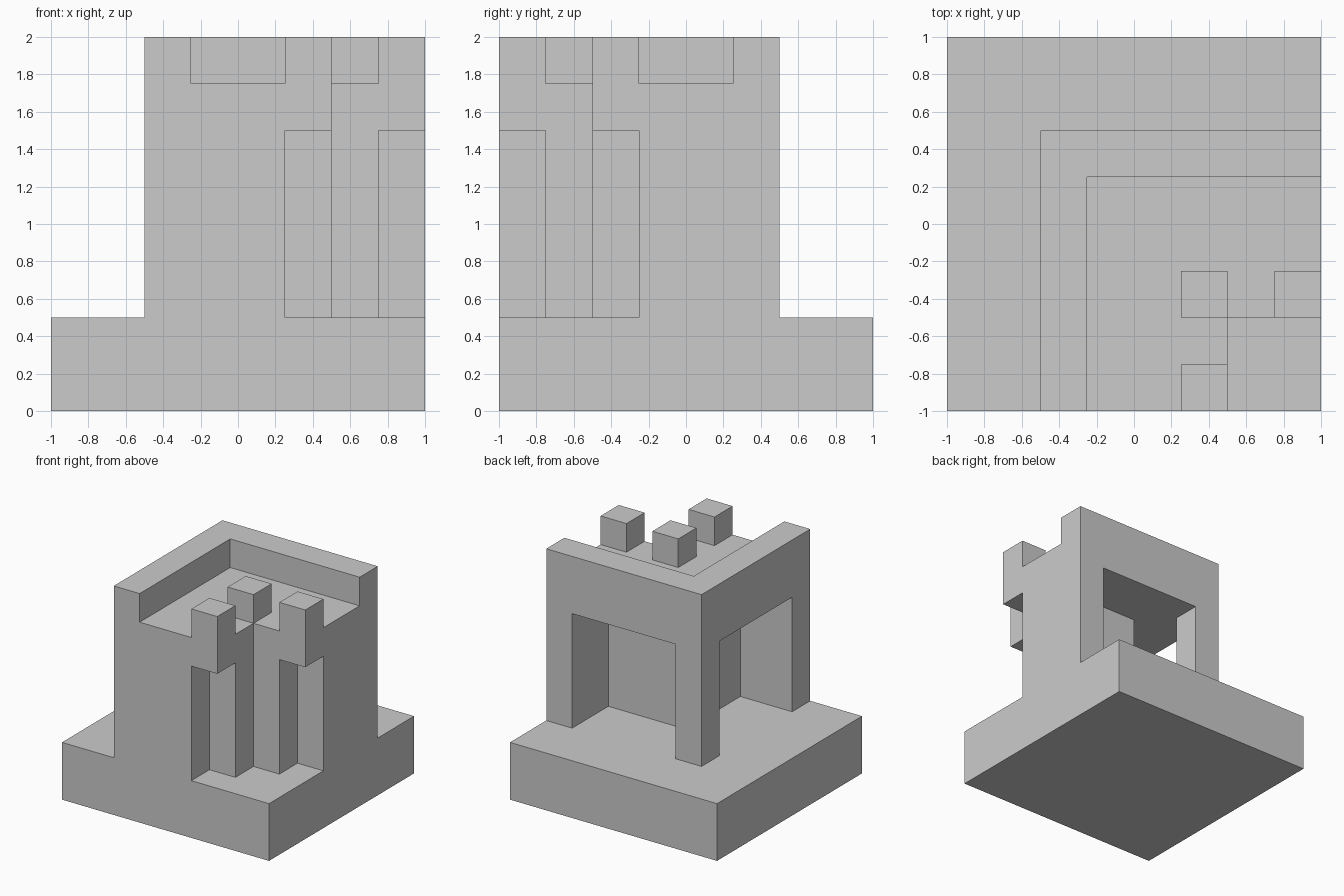
import bpy
import bmesh

if "Cube" in bpy.data.objects:
    bpy.data.objects.remove(bpy.data.objects["Cube"])


def prism(name, outline, z0, z1):
    """Vertical prism from a plan outline."""
    bm = bmesh.new()
    face = bm.faces.new([bm.verts.new((x, y, z0)) for x, y in outline])
    top = bmesh.ops.extrude_face_region(bm, geom=[face])["geom"]
    for v in top:
        if isinstance(v, bmesh.types.BMVert):
            v.co.z = z1
    bmesh.ops.recalc_face_normals(bm, faces=bm.faces)
    mesh = bpy.data.meshes.new(name)
    bm.to_mesh(mesh)
    bm.free()
    obj = bpy.data.objects.new(name, mesh)
    bpy.context.collection.objects.link(obj)
    return obj


def rect(x0, x1, y0, y1):
    return [(x0, y0), (x1, y0), (x1, y1), (x0, y1)]


def carve(target, name, outline, z0, z1):
    """Subtract a prism from the target."""
    cutter = prism(name, outline, z0, z1)
    cutter.hide_render = True
    mod = target.modifiers.new(name, "BOOLEAN")
    mod.operation = "DIFFERENCE"
    mod.solver = "EXACT"
    mod.object = cutter
    bpy.context.view_layer.objects.active = target
    bpy.ops.object.modifier_apply(modifier=mod.name)
    bpy.data.objects.remove(cutter)


OUT = 1.2    # cutters overshoot the block sides
HIGH = 2.2   # and its top

# Solid starting block
tower = prism("corner_tower", rect(-1, 1, -1, 1), 0, 2)

# Low ledge along the left and back
carve(tower, "ledge_cut", [(-OUT, -OUT), (-0.5, -OUT), (-0.5, 0.5),
                           (OUT, 0.5), (OUT, OUT), (-OUT, OUT)], 0.5, HIGH)

# Open front right corner
carve(tower, "corner_cut", rect(0.5, OUT, -OUT, -0.5), 0.5, HIGH)

# L-shaped passage behind the left and back doorways, leaving a corner pillar
carve(tower, "passage_cut", [(-0.7, -0.75), (0, -0.75), (0, 0), (0.75, 0),
                             (0.75, 0.7), (-0.25, 0.7), (-0.25, 0.25),
                             (-0.7, 0.25)], 0.5, 1.5)

# Two pockets beside the open corner
carve(tower, "front_pocket_cut", rect(0.25, 0.6, -OUT, -0.75), 0.5, 1.5)
carve(tower, "right_pocket_cut", rect(0.75, OUT, -0.6, -0.25), 0.5, 1.5)

# Roof recess, then the two gaps that separate the three roof posts
carve(tower, "roof_cut", [(-0.25, -OUT), (0.25, -OUT), (0.25, -0.25),
                          (OUT, -0.25), (OUT, 0.25), (-0.25, 0.25)], 1.75, HIGH)
carve(tower, "front_gap_cut", rect(0.1, 0.6, -0.75, -0.5), 1.75, HIGH)
carve(tower, "right_gap_cut", rect(0.5, 0.75, -0.6, -0.1), 1.75, HIGH)
